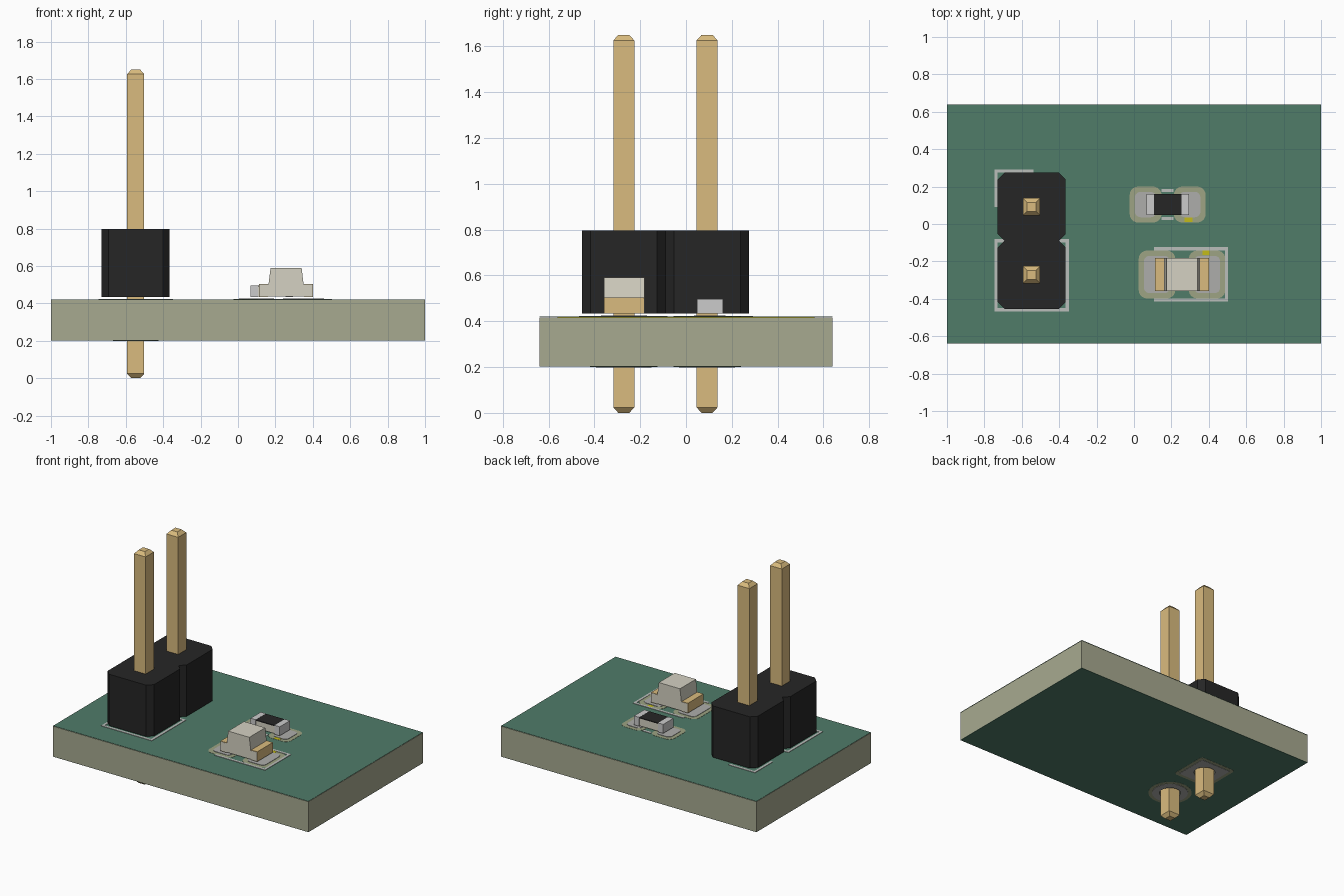
import bpy, bmesh
from math import pi, cos, sin

if "Cube" in bpy.data.objects:
    bpy.data.objects.remove(bpy.data.objects["Cube"])

COLORS = {
    "board": (.39, .40, .28), "mask": (.08, .2, .141), "gold": (.7, .5, .21),
    "black": (.019, .019, .019), "cream": (.66, .64, .54), "tin": (.6, .6, .6),
    "pad": (.42, .42, .41), "clear": (.34, .37, .23), "silk": (.5, .52, .5),
    "copper": (.55, .5, .01),
}
MATS = {}
for key, rgb in COLORS.items():
    MATS[key] = bpy.data.materials.new(key)
    MATS[key].diffuse_color = (*rgb, 1)


def stack(name, rings, color):
    """Closed solid through rings of 3D points, lowest ring first."""
    bm = bmesh.new()
    vs = [[bm.verts.new(p) for p in ring] for ring in rings]
    n = len(vs[0])
    for a, b in zip(vs, vs[1:]):
        for i in range(n):
            j = (i + 1) % n
            bm.faces.new((a[i], a[j], b[j], b[i]))
    bm.faces.new(vs[0][::-1])
    bm.faces.new(vs[-1])
    bmesh.ops.recalc_face_normals(bm, faces=bm.faces)
    me = bpy.data.meshes.new(name)
    bm.to_mesh(me)
    bm.free()
    ob = bpy.data.objects.new(name, me)
    bpy.context.collection.objects.link(ob)
    if color:
        me.materials.append(MATS[color])
    return ob


def prism(name, outline, z0, z1, color):
    return stack(name, [[(x, y, z) for x, y in outline] for z in (z0, z1)], color)


def loft(name, cx, cy, sections, color):
    """Rectangular sections (half x, half y, z)."""
    return stack(name, [[(cx + sx * hx, cy + sy * hy, z)
                         for sx, sy in ((-1, -1), (1, -1), (1, 1), (-1, 1))]
                        for hx, hy, z in sections], color)


def box(name, cx, cy, hx, hy, z0, z1, color):
    return loft(name, cx, cy, [(hx, hy, z0), (hx, hy, z1)], color)


def rounded(cx, cy, hx, hy, r, steps=6):
    pts = []
    for q, (sx, sy) in enumerate(((1, 1), (-1, 1), (-1, -1), (1, -1))):
        for k in range(steps + 1):
            a = pi / 2 * (q + k / steps)
            pts.append((cx + sx * (hx - r) + r * cos(a), cy + sy * (hy - r) + r * sin(a)))
    return pts


def circle(cx, cy, r, n=32):
    return [(cx + r * cos(2 * pi * i / n), cy + r * sin(2 * pi * i / n)) for i in range(n)]


def drill(ob):
    for c in cutters:
        m = ob.modifiers.new("drill", "BOOLEAN")
        m.operation, m.solver, m.object = "DIFFERENCE", "EXACT", c
    return ob


# Board heights and header position
BOT, TOP = .202, .421
PX, PITCH = -.547, .3635
PINS = (.092, .092 - PITCH)

# Hole cutters for the two header pins
cutters = []
for i, y in enumerate(PINS):
    c = prism(f"hole_cutter_{i}", circle(PX, y, .0715), .1, .43, None)
    c.hide_render = True
    c.hide_set(True)
    cutters.append(c)

# Board core, copper pour and solder mask sheets
drill(box("board_core", 0, 0, 1, .64, BOT + .002, TOP - .004, "board"))
drill(box("copper_pour", 0, 0, .91, .56, TOP - .004, TOP - .002, "copper"))
drill(box("mask_top", 0, 0, 1, .64, TOP - .002, TOP, "mask"))
drill(box("mask_bottom", 0, 0, 1, .64, BOT, BOT + .002, "mask"))

# Through-hole pads on both sides: first square, second round
for side, z, d in (("top", TOP, 1), ("bottom", BOT, -1)):
    for i, y in enumerate(PINS):
        for part, h, t, col in (("mask_opening", .147, .0012, "clear"),
                                ("hole_pad", .1215, .003, "pad")):
            shape = circle(PX, y, h) if i else rounded(PX, y, h, h, .027 if h > .13 else .004)
            lo, hi = sorted((z, z + d * t))
            drill(prism(f"{part}_{side}_{i}", shape, lo, hi, col))

# Header housing: two chamfered blocks joined at a waist
w, ch = .182, .037
ymid = sum(PINS) / 2
right = [(w - ch, -2 * w), (w, -2 * w + ch), (w, -ch), (w - ch, 0),
         (w, ch), (w, 2 * w - ch), (w - ch, 2 * w)]
outline = [(PX + x, ymid + y) for x, y in right] + [(PX - x, ymid + y) for x, y in right[::-1]]
prism("header_housing", outline, .433, .797, "black")

# Square pins with tapered tips
for i, y in enumerate(PINS):
    loft(f"header_pin_{i}", PX, y,
         [(h, h, z) for h, z in ((.024, 0), (.0457, .024), (.0457, 1.626), (.024, 1.65))], "gold")


# Surface-mount pads with mask openings
def smd_pads(name, cx, cy, dx, hx, hy):
    for side, s in (("left", -1), ("right", 1)):
        x = cx + s * dx
        prism(f"{name}_mask_opening_{side}", rounded(x, cy, hx + .028, hy + .028, .045),
              TOP, TOP + .0012, "clear")
        prism(f"{name}_pad_{side}", rounded(x, cy, hx, hy, .03), TOP, TOP + .004, "pad")


RX, RY, LX, LY = .18, .104, .257, -.27
smd_pads("resistor", RX, RY, .118, .057, .068)
smd_pads("led", LX, LY, .134, .07, .1)

# Exposed ends of the copper track
box("track_end_resistor", .292, .025, .022, .014, TOP, TOP + .002, "copper")
box("track_end_led", .385, -.153, .018, .013, TOP, TOP + .002, "copper")

# Chip resistor: ceramic core, dark film, tinned ends
box("resistor_core", RX, RY, .11, .055, .437, .49, "cream")
box("resistor_film", RX, RY, .074, .057, .49, .496, "black")
for side, s in (("left", -1), ("right", 1)):
    box(f"resistor_terminal_{side}", RX + s * .094, RY, .02, .057, .433, .497, "tin")

# LED: base, tapered lens, gold end contacts
box("led_base", LX, LY, .142, .089, .437, .5, "cream")
loft("led_lens", LX, LY, [(.094, .089, .5), (.083, .089, .59)], "cream")
for side, s in (("left", -1), ("right", 1)):
    box(f"led_contact_{side}", LX + s * .12, LY, .024, .0875, .433, .503, "gold")


# Printed outline marks
def mark(name, points, half=.0085):
    for k, ((x0, y0), (x1, y1)) in enumerate(zip(points, points[1:])):
        box(f"{name}_{k}", (x0 + x1) / 2, (y0 + y1) / 2, abs(x1 - x0) / 2 + half,
            abs(y1 - y0) / 2 + half, TOP, TOP + .003, "silk")


mark("header_outline", [(-.737, -.09), (-.737, -.458), (-.357, -.458), (-.357, -.09), (-.737, -.09)])
mark("header_first_pin_mark", [(-.737, .1), (-.737, .284), (-.547, .284)])
mark("led_outline", [(.115, -.132), (.495, -.132), (.495, -.407), (.115, -.407)])
for side, s in (("front", -1), ("back", 1)):
    mark(f"resistor_mark_{side}", [(RX - .024, RY + s * .075), (RX + .024, RY + s * .075)])

for m in bpy.data.materials:
    if m.users and not m.is_grease_pencil:
        m.use_nodes = True
        m.node_tree.nodes["Principled BSDF"].inputs["Base Color"].default_value = m.diffuse_color
